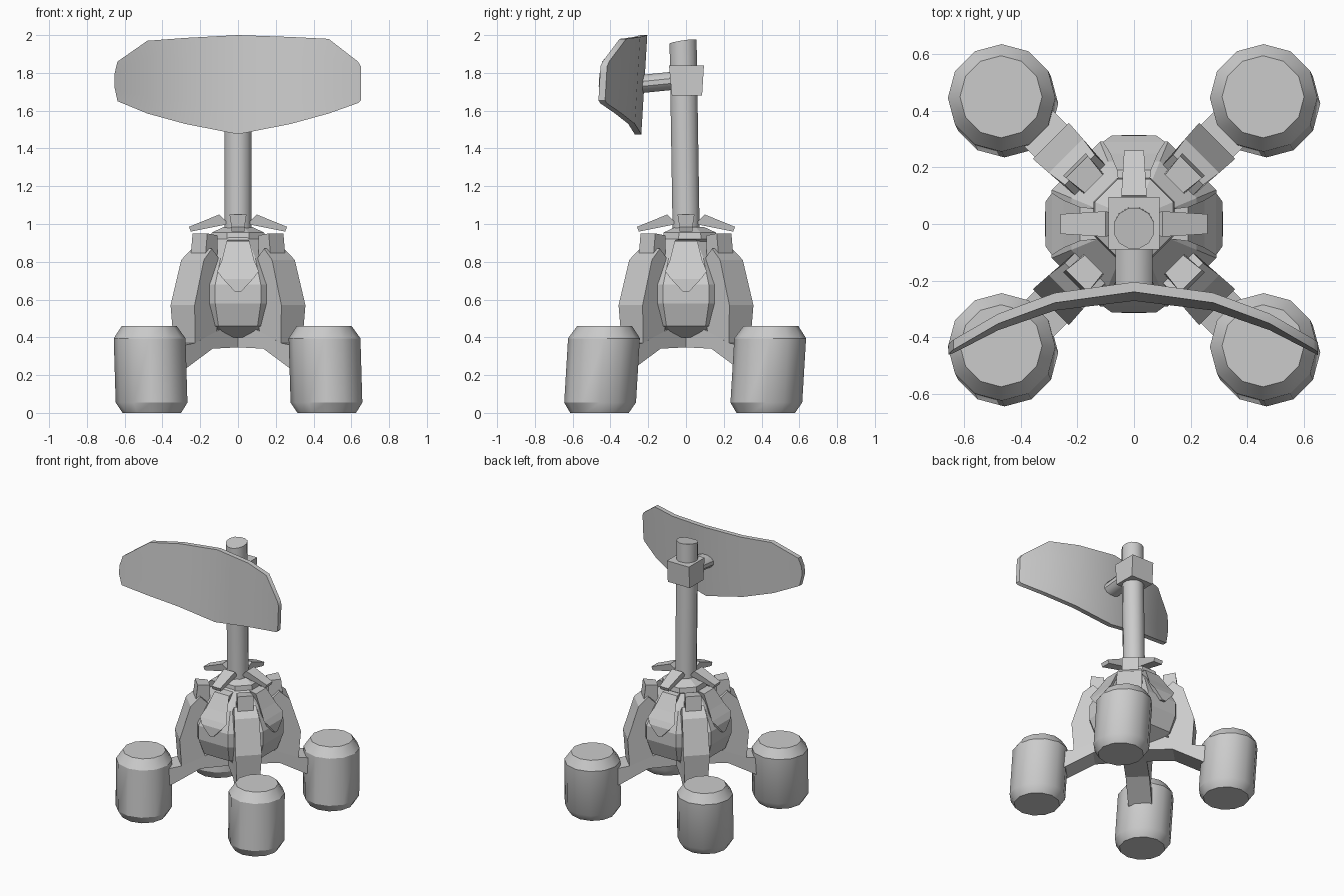
import bpy, bmesh, math
from mathutils import Vector

if "Cube" in bpy.data.objects:
    bpy.data.objects.remove(bpy.data.objects["Cube"])


def make(name, verts, faces, smooth=None):
    bm = bmesh.new()
    vs = [bm.verts.new(v) for v in verts]
    for f in faces:
        bm.faces.new([vs[i] for i in f])
    bmesh.ops.recalc_face_normals(bm, faces=bm.faces)
    me = bpy.data.meshes.new(name)
    bm.to_mesh(me)
    bm.free()
    ob = bpy.data.objects.new(name, me)
    bpy.context.collection.objects.link(ob)
    if smooth:
        bpy.ops.object.select_all(action='DESELECT')
        ob.select_set(True)
        bpy.context.view_layer.objects.active = ob
        bpy.ops.object.shade_smooth_by_angle(angle=math.radians(smooth))
    return ob


def lathe(name, profile, n, place, smooth=None, phase=0.5):
    """Stack of n-sided rings; place maps local x, y, z to the model."""
    verts = []
    for r, z in profile:
        for i in range(n):
            a = 2 * math.pi * (i + phase) / n
            verts.append(place(r * math.cos(a), r * math.sin(a), z))
    faces = [list(range(n)), list(range((len(profile) - 1) * n, len(profile) * n))]
    for k in range(len(profile) - 1):
        for i in range(n):
            j = (i + 1) % n
            faces.append([k * n + i, k * n + j, k * n + n + j, k * n + n + i])
    return make(name, verts, faces, smooth)


def radial_prism(name, profile, degrees):
    """Side profile of (radius, height, half width) turned about the mast."""
    a = math.radians(degrees)
    out, side = Vector((math.cos(a), math.sin(a), 0)), Vector((-math.sin(a), math.cos(a), 0))
    n = len(profile)
    verts = [out * r + side * w * s + Vector((0, 0, z)) for s in (-1, 1) for r, z, w in profile]
    faces = [list(range(n)), list(range(n, 2 * n))]
    faces += [[i, (i + 1) % n, (i + 1) % n + n, i + n] for i in range(n)]
    return make(name, verts, faces)


# Floats, leaning slightly
float_profile = [(0.155, 0), (0.19, 0.055), (0.19, 0.395), (0.145, 0.46)]
for sx in (-1, 1):
    for sy in (-1, 1):
        def at(x, y, z, sx=sx, sy=sy):
            return (x + sx * 0.463 + 0.007 - 0.03 * z,
                    y + sy * 0.44 - 0.018 + 0.06 * z, z)
        lathe("float", float_profile, 12, at, 32, 0)

# Struts, buttresses and shoulder blocks on the diagonals
strut = [(0, 0.35, 0.08), (0.27, 0.34, 0.08), (0.47, 0.235, 0.08), (0.54, 0.235, 0.08),
         (0.54, 0.35, 0.08), (0.4, 0.37, 0.08), (0.22, 0.44, 0.08), (0, 0.46, 0.08)]
buttress = [(0.24, 0.43, 0.08), (0.4, 0.36, 0.08), (0.415, 0.57, 0.09),
            (0.34, 0.81, 0.085), (0.27, 0.87, 0.075), (0.2, 0.8, 0.075)]
shoulder = [(0.2, 0.8, 0.05), (0.3, 0.82, 0.055), (0.285, 0.95, 0.055), (0.2, 0.94, 0.045)]
for d in (45, 135, 225, 315):
    radial_prism("strut", strut, d)
    radial_prism("buttress", buttress, d)
    radial_prism("shoulder_block", shoulder, d)

# Faceted hull and collar
lathe("hull", [(0.15, 0.4), (0.27, 0.46), (0.315, 0.58), (0.315, 0.68), (0.24, 0.82), (0.13, 0.93)],
      8, lambda x, y, z: (x, y, z))
lathe("collar", [(0.13, 0.905), (0.155, 0.92), (0.15, 0.955), (0.08, 0.985)], 8,
      lambda x, y, z: (x, y + 0.02, z))

# Hull panels and collar petals facing the four sides
panel = [(0.1, 0.92, 0.05), (0.19, 0.91, 0.06), (0.25, 0.81, 0.085), (0.29, 0.75, 0.11),
         (0.312, 0.71, 0.08), (0.315, 0.64, 0.015), (0.2, 0.66, 0.03)]
petal = [(0.05, 1.0, 0.03), (0.25, 0.96, 0.035), (0.26, 0.985, 0.035), (0.1, 1.05, 0.045)]
for d in (0, 90, 180, 270):
    radial_prism("hull_panel", panel, d)
    radial_prism("petal", petal, d)

# Mast with a slanted, uneven top
def mast_point(x, y, z):
    notch = 0.15 * y + 0.1 * abs(x) if z > 1.9 else 0
    return (x, y - 0.016 * (z - 1), z + notch)
lathe("mast", [(0.074, 0.94), (0.074, 1.965)], 12, mast_point, 35)

# Clamp block and boom
clamp = [(-0.075, 1.68, 0.09), (0.085, 1.68, 0.09), (0.095, 1.84, 0.09), (-0.09, 1.84, 0.09)]
radial_prism("clamp", clamp, 90)
lathe("boom", [(0.05, 0.05), (0.05, 0.25)], 12,
      lambda x, y, z: (1.35 * x, -z, 1.765 + y - 0.1 * z), 35)

# Dish: outline as columns of (x, bottom, top), curved towards the front
columns = [(-0.655, 1.73, 1.79), (-0.638, 1.65, 1.86), (-0.48, 1.585, 1.97), (-0.28, 1.53, 1.985),
           (0, 1.475, 2.0), (0.28, 1.53, 1.99), (0.48, 1.585, 1.98), (0.635, 1.64, 1.86),
           (0.65, 1.655, 1.835)]
rows = 4
verts, faces = [], []
for thick in (0, 0.035):
    for x, lo, hi in columns:
        for k in range(rows + 1):
            z = lo + (hi - lo) * k / rows
            y = -0.205 - 0.48 * x * x - 0.06 * (2 - z) - thick
            verts.append((x, y, z))
h, total = rows + 1, len(verts) // 2
for base in (0, total):
    for c in range(len(columns) - 1):
        for k in range(rows):
            i = base + c * h + k
            faces.append([i, i + h, i + h + 1, i + 1])
last = len(columns) - 1
rim = ([c * h for c in range(last + 1)] + [last * h + k for k in range(1, h)]
       + [c * h + rows for c in range(last - 1, -1, -1)] + [k for k in range(rows - 1, 0, -1)])
for a, b in zip(rim, rim[1:] + rim[:1]):
    faces.append([a, b, b + total, a + total])
make("dish", verts, faces, 35)
